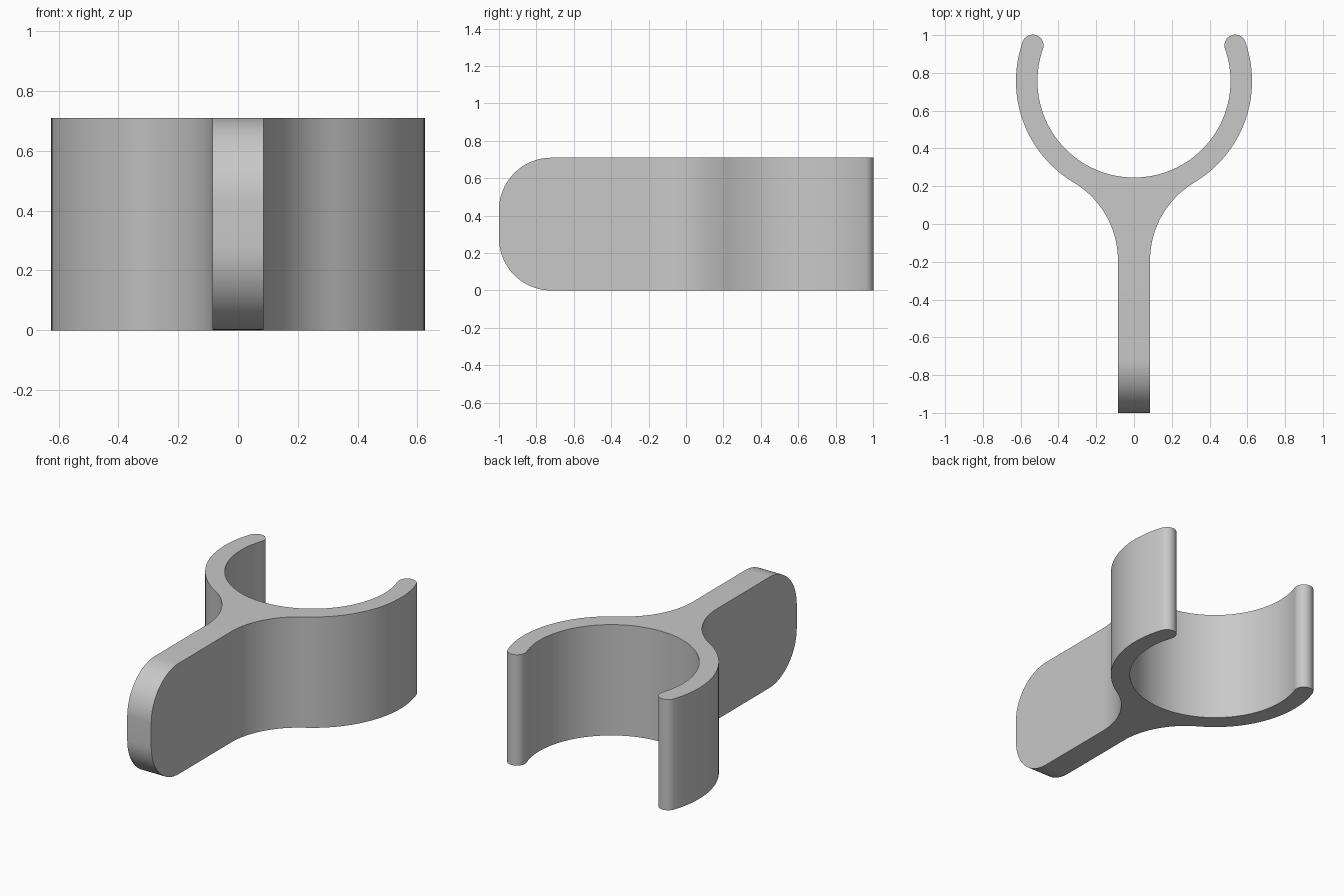
import bpy, bmesh
from math import sin, cos, radians, degrees, atan2, sqrt

cube = bpy.data.objects.get("Cube")
if cube:
    bpy.data.objects.remove(cube, do_unlink=True)

HEIGHT = 0.71
STEM = 0.085                      # half thickness of the handle
OUTER, INNER = 0.625, 0.511       # clip ring radii
RING_Y = 0.757
FILLET = 0.48
TIP_ANGLE = 19.4
CORNER = 0.28


def arc(cx, cy, r, start, end, steps):
    """Points on a circle from start to end, in degrees."""
    angles = [radians(start + (end - start) * i / steps) for i in range(steps + 1)]
    return [(cx + r * cos(a), cy + r * sin(a)) for a in angles]


# Right half of the outline: handle, fillet, outer ring, round tip, inner ring
fx = STEM + FILLET
fy = RING_Y - sqrt((OUTER + FILLET) ** 2 - fx ** 2)
join = degrees(atan2(fy - RING_Y, fx))
mid, tip_r = (OUTER + INNER) / 2, (OUTER - INNER) / 2
tip = radians(TIP_ANGLE)

half = [(STEM, -1.0)]
half += arc(fx, fy, FILLET, 180, 180 + join, 20)
half += arc(0, RING_Y, OUTER, join, TIP_ANGLE, 28)[1:]
half += arc(mid * cos(tip), RING_Y + mid * sin(tip), tip_r,
            TIP_ANGLE, TIP_ANGLE + 180, 16)[1:]
half += arc(0, RING_Y, INNER, TIP_ANGLE, -90, 36)[1:]
outline = half + [(-x, y) for x, y in reversed(half[:-1])]

# Extrude the outline upwards
bm = bmesh.new()
base = bm.faces.new([bm.verts.new((x, y, 0)) for x, y in outline])
extruded = bmesh.ops.extrude_face_region(bm, geom=[base])["geom"]
bmesh.ops.translate(bm, vec=(0, 0, HEIGHT),
                    verts=[g for g in extruded if isinstance(g, bmesh.types.BMVert)])

# Round the upper and lower corners at the end of the handle
ends = [e for e in bm.edges
        if all(v.co.y < -0.99 for v in e.verts)
        and abs(e.verts[0].co.z - e.verts[1].co.z) < 0.01]
bmesh.ops.bevel(bm, geom=ends, offset=CORNER, offset_type='OFFSET',
                segments=20, profile=0.5, affect='EDGES')
bmesh.ops.recalc_face_normals(bm, faces=bm.faces)

mesh = bpy.data.meshes.new("clip_with_handle")
bm.to_mesh(mesh)
bm.free()
clip = bpy.data.objects.new("clip_with_handle", mesh)
bpy.context.collection.objects.link(clip)

# Plain grey material
grey = bpy.data.materials.new("light_grey")
grey.use_nodes = True
colour = (0.58, 0.58, 0.58, 1)
grey.diffuse_color = colour
grey.node_tree.nodes["Principled BSDF"].inputs["Base Color"].default_value = colour
mesh.materials.append(grey)

# Smooth curves, sharp rims
bpy.ops.object.select_all(action='DESELECT')
clip.select_set(True)
bpy.context.view_layer.objects.active = clip
bpy.ops.object.shade_smooth_by_angle(angle=radians(30))
